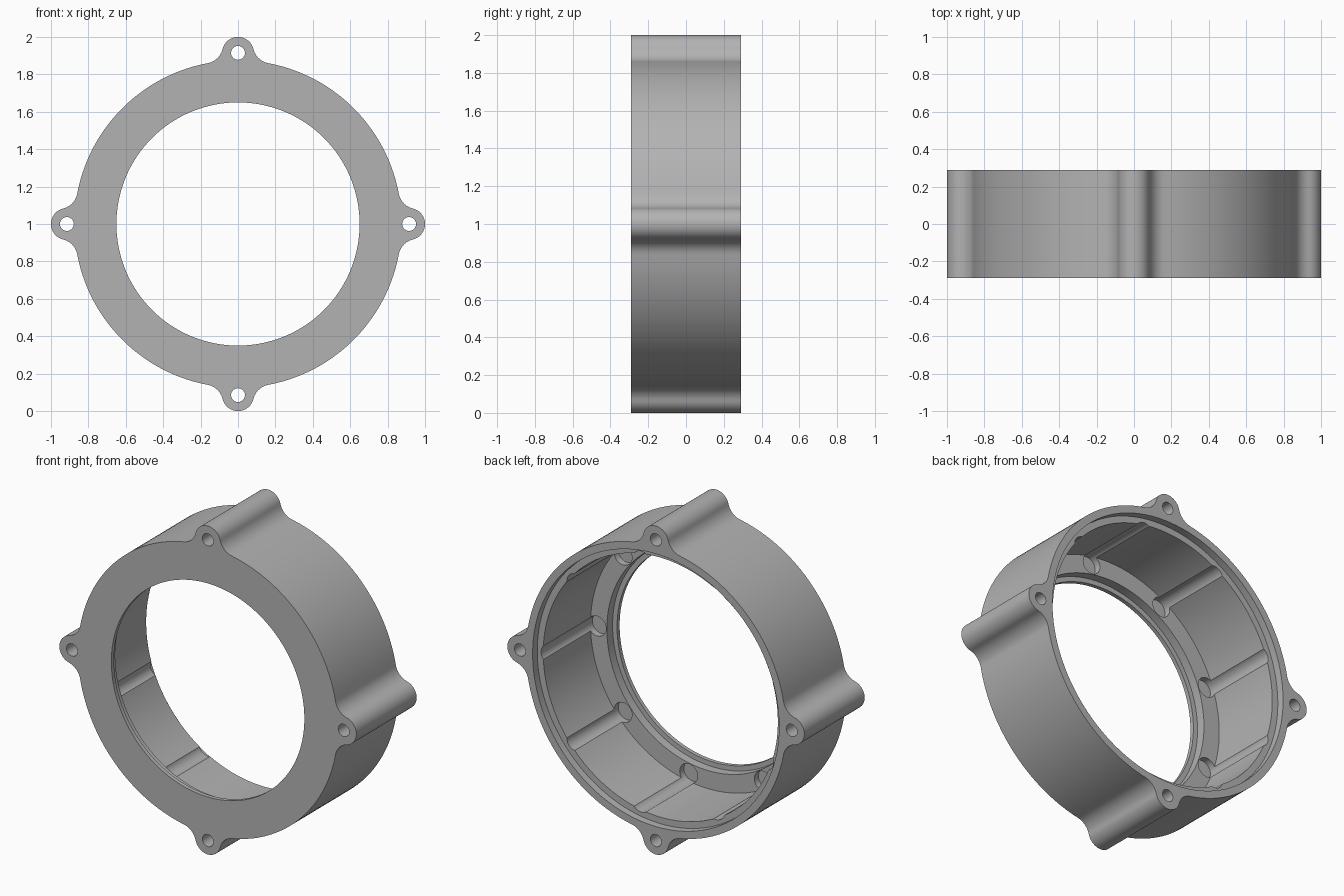
import bpy, bmesh, math
from mathutils import Vector

if "Cube" in bpy.data.objects:
    bpy.data.objects.remove(bpy.data.objects["Cube"])

CZ = 1.0                     # height of the ring axis
Y0, Y1 = -0.29, 0.29         # front and back faces
R_BODY, R_EAR, D_EAR, R_FIL = 0.875, 0.085, 0.915, 0.10

grey = bpy.data.materials.new("light grey metal")
grey.diffuse_color = (0.45, 0.45, 0.45, 1)
grey.use_nodes = True
grey.node_tree.nodes["Principled BSDF"].inputs["Base Color"].default_value = grey.diffuse_color


def make_object(name, bm):
    bmesh.ops.recalc_face_normals(bm, faces=bm.faces)
    me = bpy.data.meshes.new(name)
    bm.to_mesh(me)
    bm.free()
    me.materials.append(grey)
    ob = bpy.data.objects.new(name, me)
    bpy.context.collection.objects.link(ob)
    return ob


def prism(bm, pts, y0, y1):
    """Extrude a closed (x, z) outline along y."""
    a = [bm.verts.new((x, y0, CZ + z)) for x, z in pts]
    b = [bm.verts.new((x, y1, CZ + z)) for x, z in pts]
    bm.faces.new(a)
    bm.faces.new(b[::-1])
    n = len(pts)
    for i in range(n):
        j = (i + 1) % n
        bm.faces.new((a[i], b[i], b[j], a[j]))


def arc(cx, cz, r, a0, a1, n):
    return [(cx + r * math.cos(a0 + (a1 - a0) * i / n),
             cz + r * math.sin(a0 + (a1 - a0) * i / n)) for i in range(n + 1)]


def circle(cx, cz, r, n):
    return arc(cx, cz, r, 0, math.tau, n)[:-1]


def cut(body, cutter):
    cutter.hide_render = True
    m = body.modifiers.new("cut", 'BOOLEAN')
    m.operation, m.solver, m.object = 'DIFFERENCE', 'EXACT', cutter
    bpy.context.view_layer.objects.active = body
    bpy.ops.object.modifier_apply(modifier=m.name)
    bpy.data.objects.remove(cutter)


# outline of one quarter: ear on +x with blended fillets, then the body arc
da, db = R_BODY + R_FIL, R_EAR + R_FIL
fx = (da ** 2 + D_EAR ** 2 - db ** 2) / (2 * D_EAR)
fz = math.sqrt(da ** 2 - fx ** 2)
body_a = math.atan2(fz, fx)               # where the fillet meets the body
ear_a = math.atan2(fz, fx - D_EAR)        # where the fillet meets the ear
quarter = arc(fx, -fz, R_FIL, math.pi - body_a, math.pi - ear_a, 10)
quarter += arc(D_EAR, 0, R_EAR, -ear_a, ear_a, 24)[1:]
quarter += arc(fx, fz, R_FIL, ear_a - math.pi, body_a - math.pi, 10)[1:]
quarter += arc(0, 0, R_BODY, body_a, math.pi / 2 - body_a, 36)[1:-1]
outline = []
for k in range(4):
    c, s = round(math.cos(k * math.pi / 2)), round(math.sin(k * math.pi / 2))
    outline += [(c * x - s * z, s * x + c * z) for x, z in quarter]

bm = bmesh.new()
prism(bm, outline, Y0, Y1)
body = make_object("ring_housing", bm)

# stepped bore: front lip, counterbore, main cavity, rear ledge
steps = [(0.65, Y0 - 0.1), (0.65, -0.265), (0.68, -0.265), (0.68, -0.21),
         (0.79, -0.21), (0.79, 0.245), (0.83, 0.245), (0.83, Y1 + 0.1)]
bm = bmesh.new()
rings = [[bm.verts.new((x, y, CZ + z)) for x, z in circle(0, 0, r, 180)]
         for r, y in steps]
for p, q in zip(rings, rings[1:]):
    for i in range(180):
        j = (i + 1) % 180
        bm.faces.new((p[i], q[i], q[j], p[j]))
bm.faces.new(rings[0])
bm.faces.new(rings[-1])
cut(body, make_object("bore_cutter", bm))

# nine blind pockets bored from the back, grooving the cavity wall
bm = bmesh.new()
for k in range(9):
    a = math.radians(40 * k)
    prism(bm, circle(0.745 * math.cos(a), 0.745 * math.sin(a), 0.06, 48),
          -0.25, Y1 + 0.1)
cut(body, make_object("pocket_cutter", bm))

# through holes in the four ears
bm = bmesh.new()
for k in range(4):
    a = k * math.pi / 2
    prism(bm, circle(D_EAR * math.cos(a), D_EAR * math.sin(a), 0.037, 40),
          Y0 - 0.1, Y1 + 0.1)
cut(body, make_object("ear_hole_cutter", bm))

bpy.ops.object.select_all(action='DESELECT')
body.select_set(True)
bpy.context.view_layer.objects.active = body
bpy.ops.object.shade_smooth_by_angle(angle=math.radians(25))
